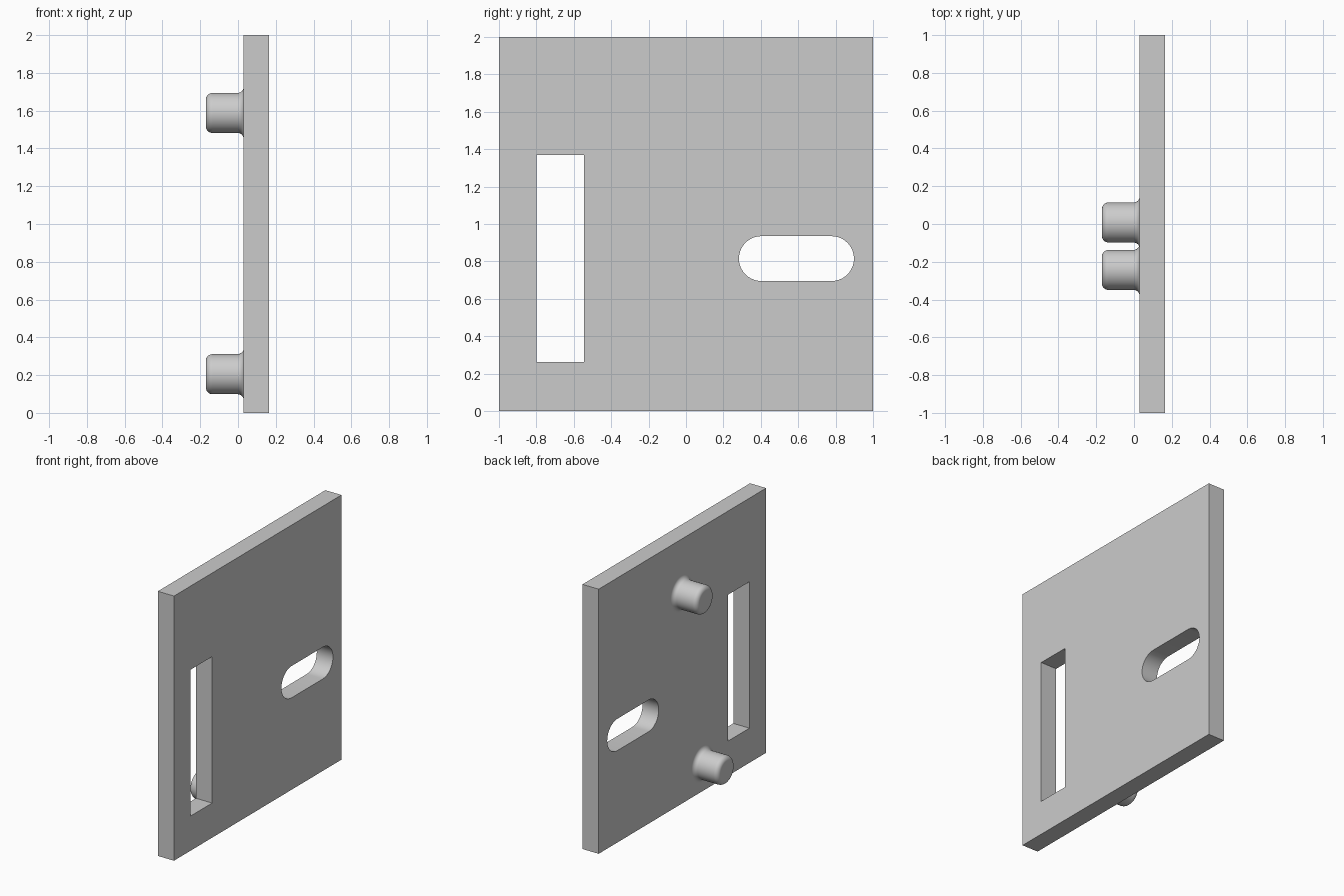
import bpy, bmesh
from math import pi, sin, cos, radians
from mathutils import Matrix, Vector

cube = bpy.data.objects.get("Cube")
if cube:
    bpy.data.objects.remove(cube, do_unlink=True)

# Single plain grey
grey = bpy.data.materials.new("light_grey")
grey.use_nodes = True
colour = (0.6, 0.6, 0.6, 1)
grey.diffuse_color = colour
grey.node_tree.nodes["Principled BSDF"].inputs["Base Color"].default_value = colour

BACK, FRONT = 0.03, 0.165   # plate faces along x


def arc(cx, cy, r, start, end, steps):
    """Points along a circular arc, angles in degrees."""
    angles = [radians(start + (end - start) * i / steps) for i in range(steps + 1)]
    return [(cx + r * cos(a), cy + r * sin(a)) for a in angles]


def rectangle(x0, x1, y0, y1):
    return [(x0, y0), (x1, y0), (x1, y1), (x0, y1)]


def smooth(obj, angle):
    bpy.ops.object.select_all(action='DESELECT')
    obj.select_set(True)
    bpy.context.view_layer.objects.active = obj
    bpy.ops.object.shade_smooth_by_angle(angle=radians(angle))


def make_plate(outlines):
    """Extrude nested outlines drawn in the y-z plane; inner ones become holes."""
    curve = bpy.data.curves.new("plate_outline", 'CURVE')
    curve.dimensions = '2D'
    curve.fill_mode = 'BOTH'
    curve.extrude = (FRONT - BACK) / 2
    for points in outlines:
        spline = curve.splines.new('POLY')
        spline.points.add(len(points) - 1)
        for p, (u, v) in zip(spline.points, points):
            p.co = (u, v, 0, 1)
        spline.use_cyclic_u = True
    temp = bpy.data.objects.new("plate_outline", curve)
    bpy.context.collection.objects.link(temp)
    bpy.context.view_layer.update()
    mesh = bpy.data.meshes.new_from_object(
        temp.evaluated_get(bpy.context.evaluated_depsgraph_get()))
    bpy.data.objects.remove(temp, do_unlink=True)
    # Stand the sheet up: drawing x -> y, drawing y -> z, thickness -> x
    turn = Matrix.Rotation(pi / 2, 4, 'Z') @ Matrix.Rotation(pi / 2, 4, 'X')
    mesh.transform(Matrix.Translation(((BACK + FRONT) / 2, 0, 0)) @ turn)
    bm = bmesh.new()
    bm.from_mesh(mesh)
    bmesh.ops.remove_doubles(bm, verts=bm.verts, dist=0.0001)
    bmesh.ops.recalc_face_normals(bm, faces=bm.faces)
    bm.to_mesh(mesh)
    bm.free()
    mesh.materials.clear()
    mesh.materials.append(grey)
    obj = bpy.data.objects.new("plate", mesh)
    bpy.context.collection.objects.link(obj)
    smooth(obj, 30)


def make_peg(name, y, z):
    """Round peg with a filleted foot and a rounded tip, turned about x."""
    r, foot, tip, end = 0.106, 0.032, 0.035, -0.17
    profile = [(BACK + 0.01, 0), (BACK + 0.01, r + foot)]
    profile += arc(BACK - foot, r + foot, foot, 0, -90, 8)
    profile += arc(end + tip, r - tip, tip, 90, 180, 8)
    profile.append((end, 0))
    bm = bmesh.new()
    verts = [bm.verts.new((x, 0, h)) for x, h in profile]
    edges = [bm.edges.new(pair) for pair in zip(verts, verts[1:])]
    bmesh.ops.spin(bm, geom=verts + edges, cent=(0, 0, 0), axis=(1, 0, 0),
                   angle=2 * pi, steps=48)
    bmesh.ops.remove_doubles(bm, verts=bm.verts, dist=0.0001)
    bmesh.ops.recalc_face_normals(bm, faces=bm.faces)
    mesh = bpy.data.meshes.new(name)
    bm.to_mesh(mesh)
    bm.free()
    mesh.materials.append(grey)
    obj = bpy.data.objects.new(name, mesh)
    obj.location = Vector((0, y, z))
    bpy.context.collection.objects.link(obj)
    smooth(obj, 40)


# Square plate with a tall window and a rounded slot
slot_r = 0.12
slot = (arc(0.778, 0.815, slot_r, -90, 90, 20)
        + arc(0.403, 0.815, slot_r, 90, 270, 20))
make_plate([rectangle(-1, 1, 0, 2), rectangle(-0.8, -0.545, 0.262, 1.368), slot])

# Two pegs on the back face of the plate
make_peg("upper_peg", 0.008, 1.588)
make_peg("lower_peg", -0.243, 0.205)
